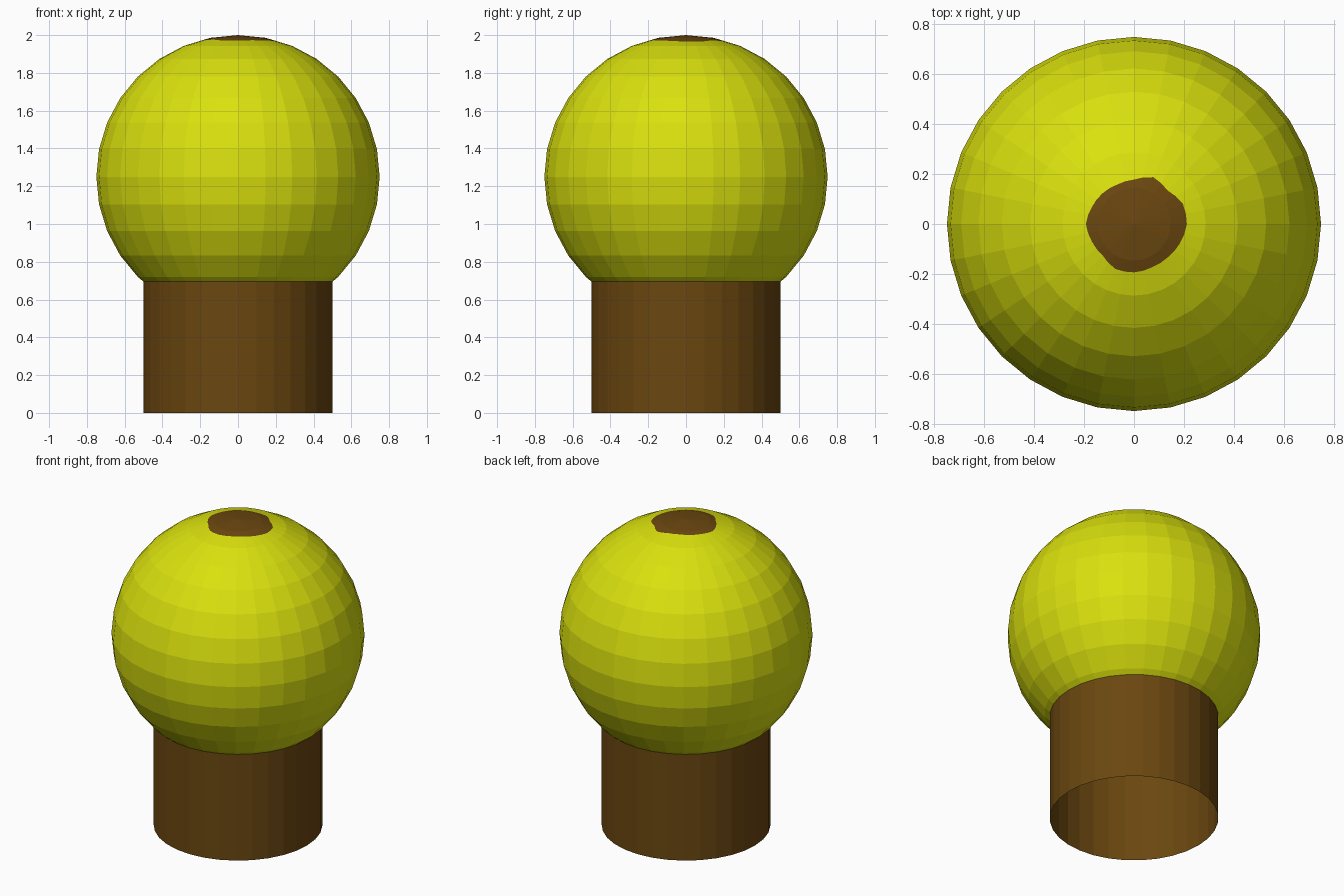
import bpy, bmesh, math

if "Cube" in bpy.data.objects:
    bpy.data.objects.remove(bpy.data.objects["Cube"])

SIDES, RINGS = 32, 16
R, CENTRE_Z = 0.75, 1.25
TRUNK_R, TRUNK_TOP = 0.5, 0.72


def material(name, rgb):
    m = bpy.data.materials.new(name)
    m.diffuse_color = (*rgb, 1)
    m.use_nodes = True
    m.node_tree.nodes["Principled BSDF"].inputs["Base Color"].default_value = m.diffuse_color
    return m


yellow_green = material("yellow_green", (0.70, 0.75, 0.004))
brown = material("brown", (0.145, 0.062, 0.005))


def make_object(name, bm, mats):
    me = bpy.data.meshes.new(name)
    bm.to_mesh(me)
    bm.free()
    ob = bpy.data.objects.new(name, me)
    bpy.context.collection.objects.link(ob)
    for m in mats:
        me.materials.append(m)
    return ob


def ring(bm, points):
    """Loop of vertices from (radius, z) per side."""
    out = []
    for i, (r, z) in enumerate(points):
        a = 2 * math.pi * i / SIDES
        out.append(bm.verts.new((r * math.cos(a), r * math.sin(a), z)))
    return out


def bridge(bm, lower, upper, mat=0):
    for i in range(SIDES):
        j = (i + 1) % SIDES
        f = bm.faces.new((lower[i], lower[j], upper[j], upper[i]))
        f.material_index = mat


def cap(bm, loop, z, mat, up):
    pole = bm.verts.new((0, 0, z))
    for i in range(SIDES):
        a, b = loop[i], loop[(i + 1) % SIDES]
        f = bm.faces.new((a, b, pole) if up else (b, a, pole))
        f.material_index = mat


def profile(k):
    """Radius and height of sphere ring k, counted from the bottom."""
    a = math.pi * k / RINGS
    return R * math.sin(a), CENTRE_Z - R * math.cos(a)


# Trunk: open tube
bm = bmesh.new()
bridge(bm, ring(bm, [(TRUNK_R, 0)] * SIDES), ring(bm, [(TRUNK_R, TRUNK_TOP)] * SIDES))
make_object("trunk", bm, [brown])

# Crown: flat-faced sphere, with the uneven patch outline cut in near the top
outline = [0.212, 0.212, 0.19, 0.203, 0.178, 0.172, 0.176, 0.182,
           0.193, 0.183, 0.178, 0.195, 0.194, 0.188, 0.19, 0.20]
(r_out, z_out), (r_in, z_in) = profile(RINGS - 2), profile(RINGS - 1)
patch = []
for i in range(SIDES):
    r = (outline[i // 2] + outline[((i + 1) // 2) % 16]) / 2
    t = (r - r_out) / (r_in - r_out)
    patch.append((r, z_out + t * (z_in - z_out)))

bm = bmesh.new()
loops = [ring(bm, [profile(k)] * SIDES) for k in range(1, RINGS - 1)]
for k in range(len(loops) - 1):
    # the underside hidden in the trunk is brown
    bridge(bm, loops[k], loops[k + 1], 1 if k < 2 else 0)
edge = ring(bm, patch)
inner = ring(bm, [profile(RINGS - 1)] * SIDES)
bridge(bm, loops[-1], edge, 0)
bridge(bm, edge, inner, 1)
cap(bm, inner, CENTRE_Z + R, 1, True)
cap(bm, loops[0], CENTRE_Z - R, 1, False)
make_object("crown", bm, [yellow_green, brown])
